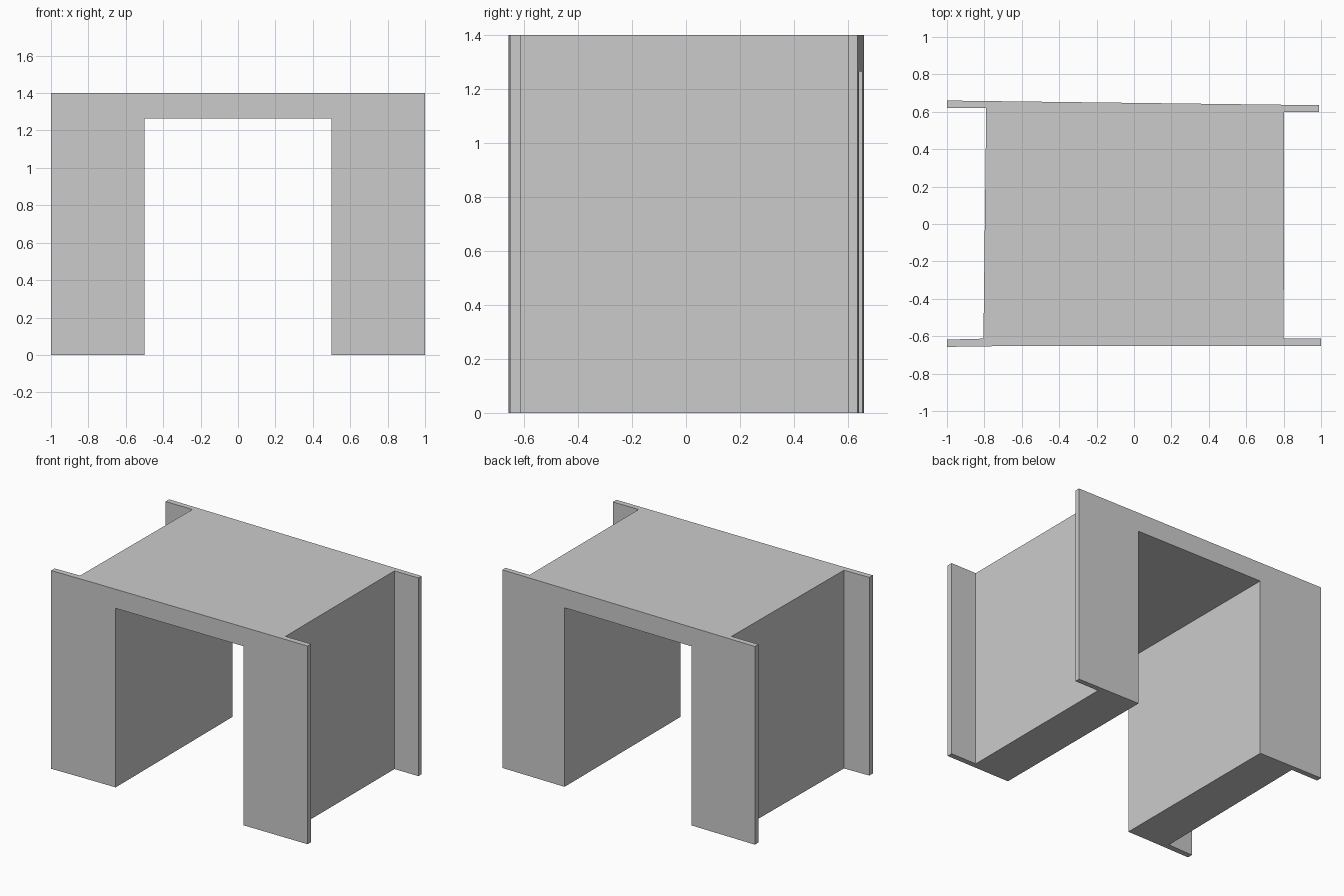
import bpy, bmesh

if "Cube" in bpy.data.objects:
    bpy.data.objects.remove(bpy.data.objects["Cube"])

HEIGHT = 1.4
OPENING_TOP = 1.265


def prism(name, outline, z0, z1):
    """Extrude a plan outline from z0 up to z1."""
    bm = bmesh.new()
    base = bm.faces.new([bm.verts.new((x, y, z0)) for x, y in outline])
    top = bmesh.ops.extrude_face_region(bm, geom=[base], use_keep_orig=True)
    moved = [v for v in top["geom"] if isinstance(v, bmesh.types.BMVert)]
    bmesh.ops.translate(bm, verts=moved, vec=(0, 0, z1 - z0))
    bmesh.ops.recalc_face_normals(bm, faces=bm.faces)
    mesh = bpy.data.meshes.new(name)
    bm.to_mesh(mesh)
    bm.free()
    obj = bpy.data.objects.new(name, mesh)
    bpy.context.collection.objects.link(obj)
    return obj


# Gateway body: slightly irregular block with thin flanges front and back
plan = [(-1, -0.657), (-0.65, -0.652), (1, -0.652), (1, -0.613),
        (0.8, -0.613), (0.803, 0.6), (0.99, 0.6), (0.99, 0.635),
        (-1, 0.66), (-1, 0.62), (-0.79, 0.62), (-0.805, -0.613), (-1, -0.618)]
gateway = prism("gateway_body", plan, 0, HEIGHT)

# Passage cut straight through from front to back
cutter = prism("passage_cutter",
               [(-0.5, -1), (0.5, -1), (0.5, 1), (-0.5, 1)], -0.2, OPENING_TOP)
cutter.hide_render = True
cutter.display_type = 'WIRE'
cut = gateway.modifiers.new("passage", 'BOOLEAN')
cut.operation = 'DIFFERENCE'
cut.solver = 'EXACT'
cut.object = cutter
